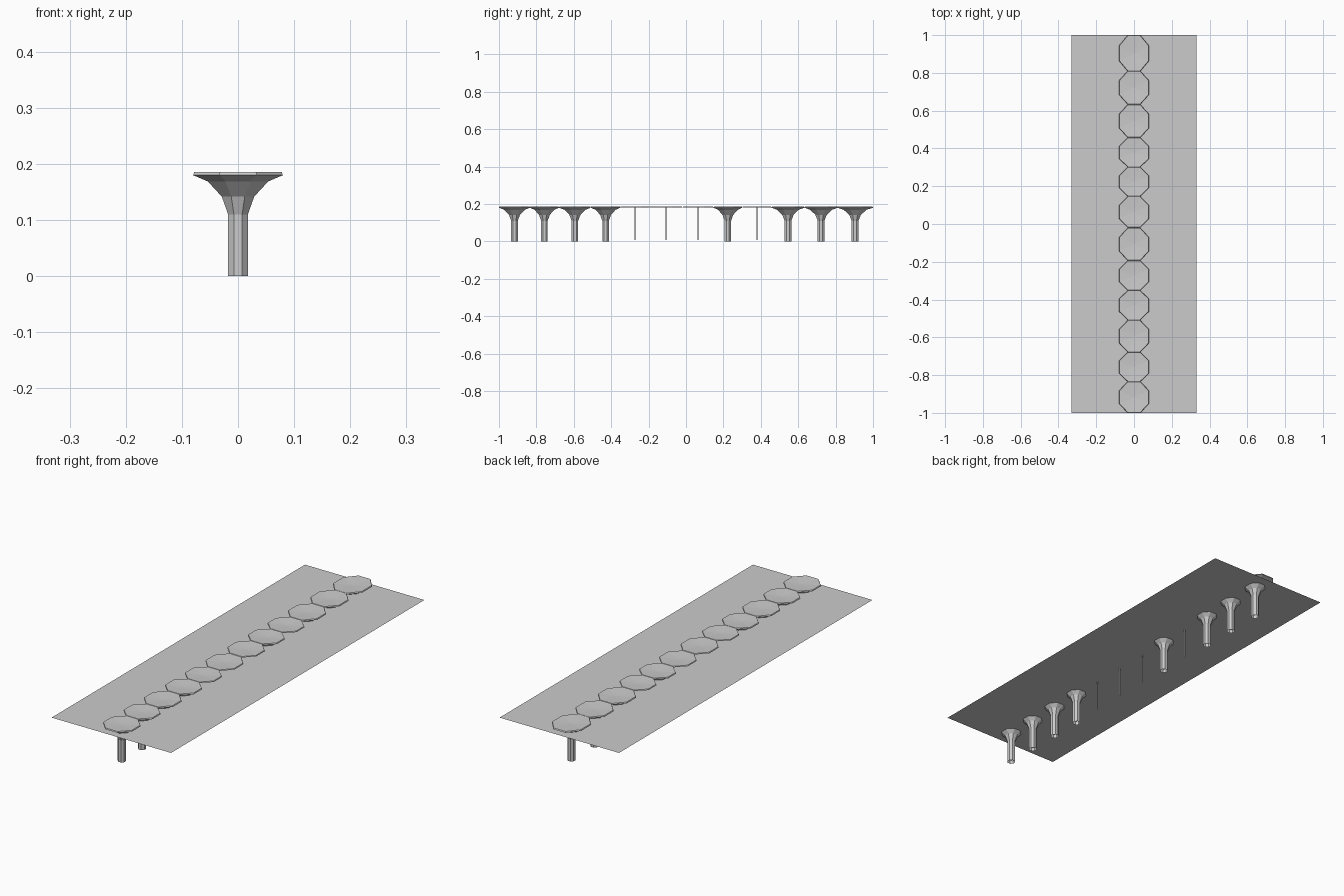
import bpy, bmesh, math

if "Cube" in bpy.data.objects:
    bpy.data.objects.remove(bpy.data.objects["Cube"])

SIDES = 8

def lathe(name, profile, loc, y_scale=1.0):
    """Octagonal turned part; radii are half widths across flats, r=0 makes a tip."""
    bm = bmesh.new()
    k = 1 / math.cos(math.pi / SIDES)
    rings = []
    for r, z in profile:
        if r == 0:
            rings.append([bm.verts.new((0, 0, z))])
            continue
        ring = []
        for i in range(SIDES):
            a = 2 * math.pi * (i + 0.5) / SIDES
            # only the wide cap is stretched along the row
            s = 1 + (y_scale - 1) * min(1, r / 0.08)
            ring.append(bm.verts.new((r * k * math.cos(a), r * k * s * math.sin(a), z)))
        rings.append(ring)
    for a, b in zip(rings, rings[1:]):
        for i in range(SIDES):
            j = (i + 1) % SIDES
            if len(b) == 1:
                bm.faces.new((a[i], a[j], b[0]))
            elif len(a) == 1:
                bm.faces.new((a[0], b[j], b[i]))
            else:
                bm.faces.new((a[i], a[j], b[j], b[i]))
    me = bpy.data.meshes.new(name)
    bm.to_mesh(me)
    bm.free()
    ob = bpy.data.objects.new(name, me)
    ob.location = loc
    bpy.context.collection.objects.link(ob)
    return ob

# thin horizontal sheet cutting through the flared column heads
bpy.ops.mesh.primitive_plane_add(size=1, location=(0, 0, 0.159))
sheet = bpy.context.object
sheet.name = "sheet"
sheet.scale = (0.66, 2.0, 1)

# row of columns: y position, cap half length, has flared shell
columns = [(-0.917, .083, 1), (-0.757, .078, 1), (-0.594, .085, 1), (-0.430, .079, 1),
           (-0.273, .079, 0), (-0.107, .087, 0), (0.064, .083, 0), (0.224, .077, 1),
           (0.379, .078, 0), (0.545, .088, 1), (0.722, .089, 1), (0.904, .096, 1)]

shell = [(.0175, 0), (.0175, .11), (.029, .142), (.054, .169), (.08, .180), (.078, .185)]
cap = [(.080, .181), (.078, .1855), (.03, .1825), (0, .181)]
core = [(.003, .008), (.003, .181)]

for n, (y, half, flared) in enumerate(columns, 1):
    s = half / 0.08
    lathe(f"cap_{n}", cap, (0, y, 0), s)
    lathe(f"core_pipe_{n}", core, (0, y, 0))
    if flared:
        lathe(f"flared_column_{n}", shell, (0, y, 0), s)
